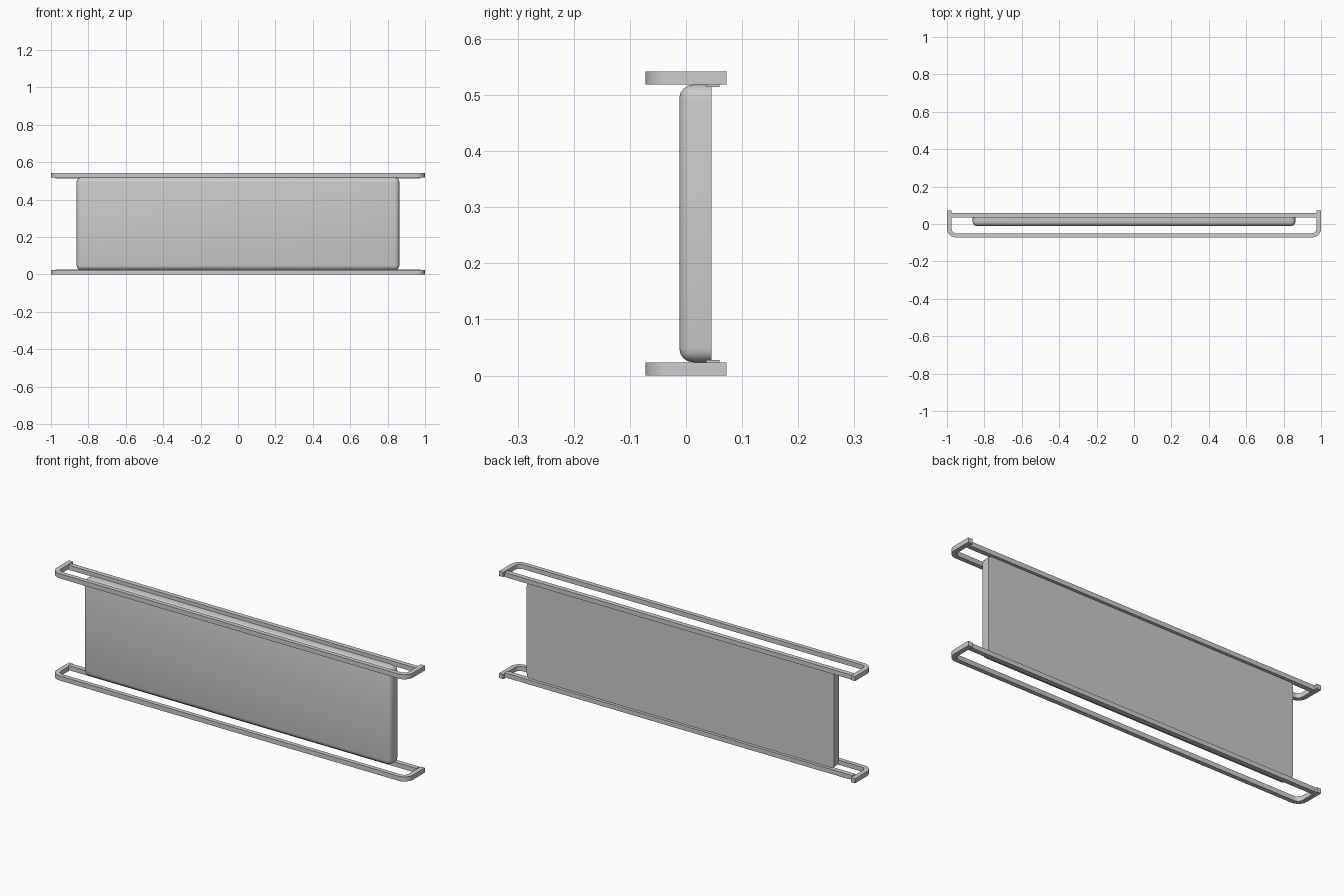
import bpy, bmesh, math

if "Cube" in bpy.data.objects:
    bpy.data.objects.remove(bpy.data.objects["Cube"])

H = 0.542           # overall height
RAIL = 0.0235       # rail thickness


def finish(bm, name, angle=40):
    bmesh.ops.recalc_face_normals(bm, faces=bm.faces[:])
    me = bpy.data.meshes.new(name)
    bm.to_mesh(me)
    bm.free()
    ob = bpy.data.objects.new(name, me)
    bpy.context.collection.objects.link(ob)
    bpy.ops.object.select_all(action='DESELECT')
    ob.select_set(True)
    bpy.context.view_layer.objects.active = ob
    bpy.ops.object.shade_smooth_by_angle(angle=math.radians(angle))
    return ob


def box_bm(x0, x1, y0, y1, z0, z1):
    bm = bmesh.new()
    bmesh.ops.create_cube(bm, size=1)
    for v in bm.verts:
        v.co = ((x0 + x1) / 2 + v.co.x * (x1 - x0),
                (y0 + y1) / 2 + v.co.y * (y1 - y0),
                (z0 + z1) / 2 + v.co.z * (z1 - z0))
    return bm


def u_half(x, y_front, y_end, r, n=6):
    # right half of a U outline: rounded front corner, then straight back
    pts = []
    for i in range(n + 1):
        a = -math.pi / 2 + math.pi / 2 * i / n
        pts.append((x - r + r * math.cos(a), y_front + r + r * math.sin(a)))
    return pts + [(x, y_end)]


def u_rail(name, z0):
    outer = u_half(1.0, -0.072, 0.072, 0.048)
    inner = u_half(0.976, -0.05, 0.072, 0.025)
    outer = [(-x, y) for x, y in reversed(outer)] + outer
    inner = [(-x, y) for x, y in reversed(inner)] + inner
    bm = bmesh.new()
    o = [bm.verts.new((x, y, z0)) for x, y in outer]
    i = [bm.verts.new((x, y, z0)) for x, y in inner]
    faces = [bm.faces.new((o[k], o[k + 1], i[k + 1], i[k]))
             for k in range(len(o) - 1)]
    ext = bmesh.ops.extrude_face_region(bm, geom=faces, use_keep_orig=True)
    for v in ext['geom']:
        if isinstance(v, bmesh.types.BMVert):
            v.co.z += RAIL
    return finish(bm, name)


# Rails: U-shaped front hoop plus a straight bar closing the back
u_rail("lower_rail", 0.0)
u_rail("upper_rail", H - RAIL)
finish(box_bm(-0.977, 0.977, 0.036, 0.06, 0.005, 0.028), "lower_back_bar")
finish(box_bm(-0.977, 0.977, 0.036, 0.06, H - 0.028, H - 0.005), "upper_back_bar")

# Panel: rounded everywhere except around the flat back
bm = box_bm(-0.863, 0.863, -0.012, 0.045, RAIL, H - RAIL)
edges = [e for e in bm.edges if min(v.co.y for v in e.verts) < 0]
bmesh.ops.bevel(bm, geom=edges, offset=0.025, segments=4, profile=0.5,
                affect='EDGES', clamp_overlap=True)
finish(bm, "panel")
